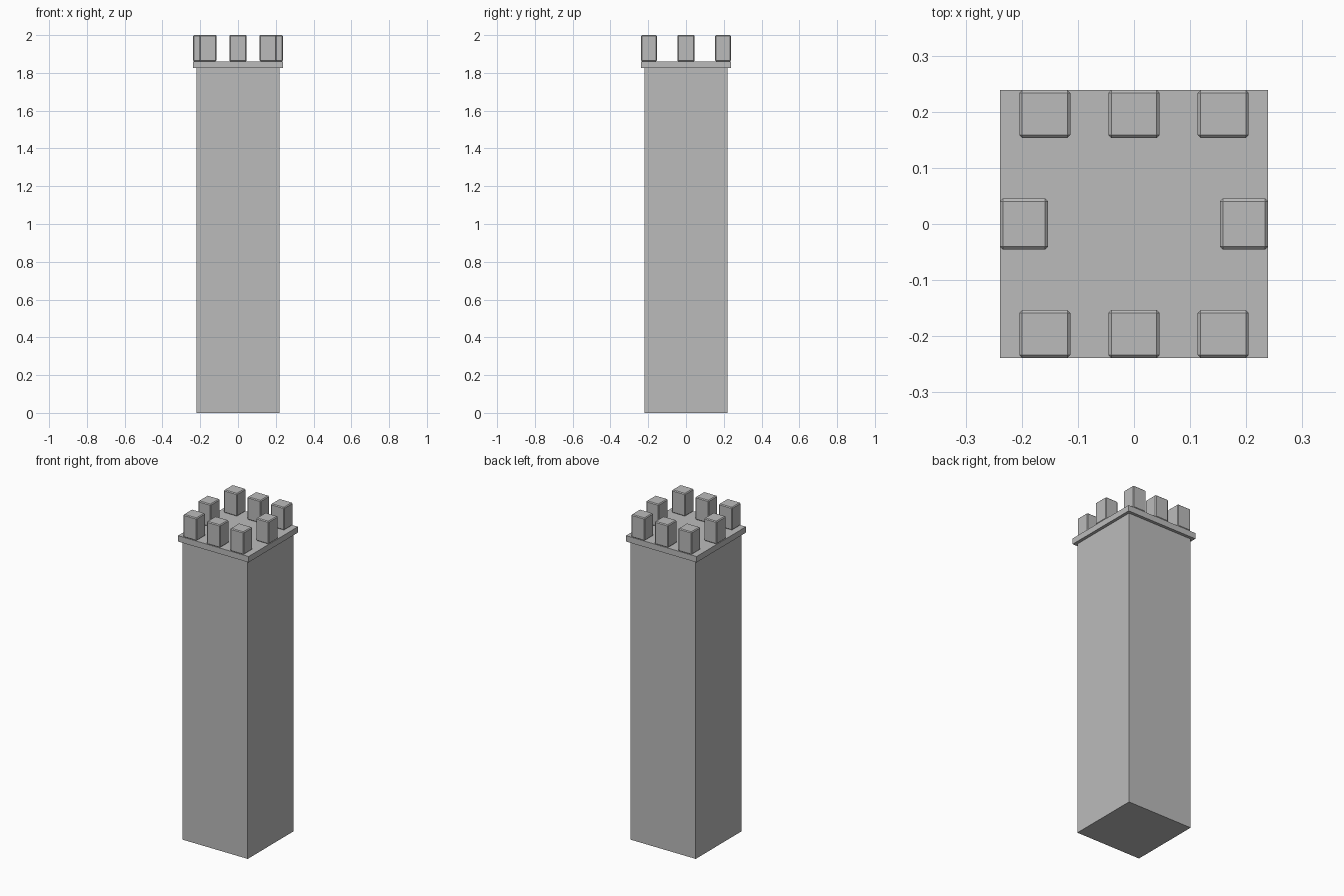
import bpy

cube = bpy.data.objects.get("Cube")
if cube:
    bpy.data.objects.remove(cube, do_unlink=True)

# Single grey stone colour
stone = bpy.data.materials.new("stone_grey")
stone.use_nodes = True
color = (0.5, 0.5, 0.5, 1)
stone.diffuse_color = color
stone.node_tree.nodes["Principled BSDF"].inputs["Base Color"].default_value = color


def block(name, x, y, width, depth, bottom, top, bevel=0):
    """Box standing between two heights, optionally with chamfered edges."""
    bpy.ops.mesh.primitive_cube_add(size=1, location=(x, y, (bottom + top) / 2))
    obj = bpy.context.object
    obj.name = name
    obj.scale = (width, depth, top - bottom)
    bpy.ops.object.transform_apply(location=False, rotation=False, scale=True)
    obj.data.materials.append(stone)
    if bevel:
        mod = obj.modifiers.new("chamfer", 'BEVEL')
        mod.width = bevel
        mod.segments = 1
    return obj


BODY, SLAB = 0.44, 0.477
SLAB_BOTTOM, SLAB_TOP = 1.825, 1.861
LENGTH, THICK, SPACING = 0.091, 0.085, 0.159
EDGE = (SLAB - THICK) / 2
BEVEL = 0.005

# Tower shaft and overhanging platform
block("tower_shaft", 0, 0, BODY, BODY, 0, SLAB_BOTTOM)
block("parapet_platform", 0, 0, SLAB, SLAB, SLAB_BOTTOM, SLAB_TOP)

# Three merlons on the front and back, one in the middle of each side
for side, y in (("front", -EDGE), ("back", EDGE)):
    for place, x in (("right", -SPACING), ("middle", 0), ("left", SPACING)):
        block(f"merlon_{side}_{place}", x, y, LENGTH, THICK, SLAB_TOP, 2, BEVEL)
for side, x in (("right", -EDGE), ("left", EDGE)):
    block(f"merlon_{side}_side", x, 0, THICK, LENGTH, SLAB_TOP, 2, BEVEL)
